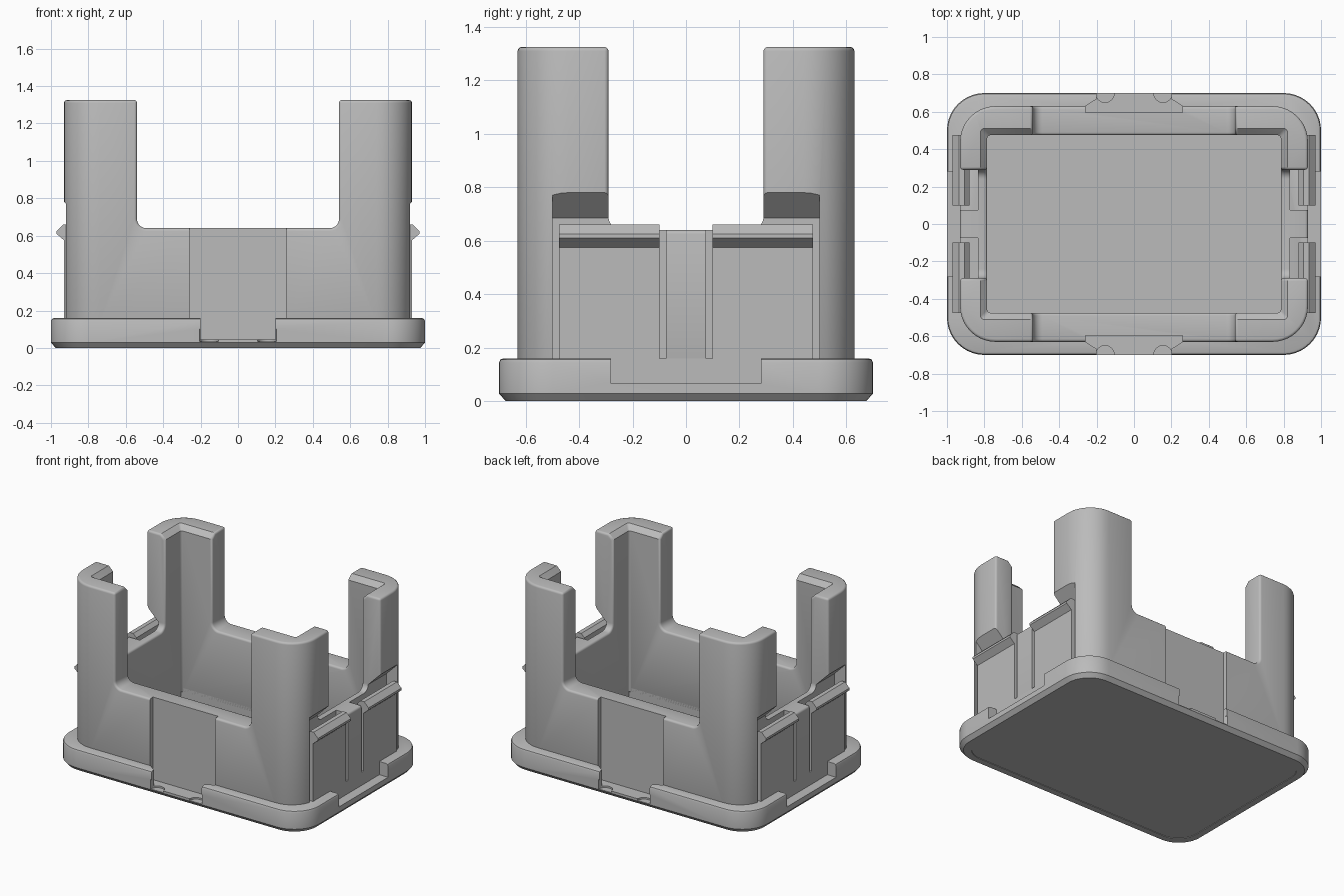
import bpy
import bmesh
import math
from mathutils import Vector

cube = bpy.data.objects.get("Cube")
if cube:
    bpy.data.objects.remove(cube, do_unlink=True)

grey = bpy.data.materials.new("light_grey_plastic")
grey.use_nodes = True
colour = (0.5, 0.5, 0.5, 1)
grey.diffuse_color = colour
grey.node_tree.nodes["Principled BSDF"].inputs["Base Color"].default_value = colour


def rounded(hx, hy, r, steps=10):
    """Outline of a rounded rectangle, anticlockwise."""
    pts = []
    for q, (sx, sy) in enumerate([(1, 1), (-1, 1), (-1, -1), (1, -1)]):
        for i in range(steps + 1):
            a = math.pi / 2 * (q + i / steps)
            pts.append((sx * (hx - r) + r * math.cos(a),
                        sy * (hy - r) + r * math.sin(a)))
    return pts


def loft(name, rings):
    """Closed solid through rings with equal point counts."""
    bm = bmesh.new()
    loops = [[bm.verts.new(p) for p in ring] for ring in rings]
    n = len(loops[0])
    for low, high in zip(loops, loops[1:]):
        for i in range(n):
            j = (i + 1) % n
            bm.faces.new((low[i], low[j], high[j], high[i]))
    bm.faces.new(loops[0][::-1])
    bm.faces.new(loops[-1])
    bmesh.ops.recalc_face_normals(bm, faces=bm.faces)
    mesh = bpy.data.meshes.new(name)
    bm.to_mesh(mesh)
    bm.free()
    mesh.materials.append(grey)
    obj = bpy.data.objects.new(name, mesh)
    bpy.context.collection.objects.link(obj)
    return obj


def prism(name, pts, axis, start, end):
    """Extrude a 2D profile along x, y or z."""
    place = {"x": lambda p, t: (t, p[0], p[1]),
             "y": lambda p, t: (p[0], t, p[1]),
             "z": lambda p, t: (p[0], p[1], t)}[axis]
    return loft(name, [[place(p, t) for p in pts] for t in (start, end)])


def stack(name, layers):
    """Stack of rounded rectangles given as (half x, half y, radius, z)."""
    return loft(name, [[(x, y, z) for x, y in rounded(hx, hy, r)]
                       for hx, hy, r, z in layers])


def cut(obj, cutters):
    for c in cutters:
        c.hide_render = True
        m = obj.modifiers.new("cut", "BOOLEAN")
        m.operation = "DIFFERENCE"
        m.solver = "EXACT"
        m.object = c


def bake(obj):
    dg = bpy.context.evaluated_depsgraph_get()
    mesh = bpy.data.meshes.new_from_object(obj.evaluated_get(dg))
    obj.modifiers.clear()
    obj.data = mesh


def saddle(half, floor, top, r):
    """U-shaped opening with rounded lower corners."""
    pts = [(half, top), (-half, top)]
    for side, first in ((-1, 180), (1, 270)):
        for i in range(9):
            a = math.radians(first + 90 * i / 8)
            pts.append((side * (half - r) + r * math.cos(a), floor + r + r * math.sin(a)))
    return pts


# Cutters
CX, CY, TOP = 0.785, 0.475, 1.325
cavity = loft("cavity_cutter", [
    [(sx * (CX + g), sy * (CY + g), z) for sx, sy in ((1, 1), (-1, 1), (-1, -1), (1, -1))]
    for g, z in ((0, 0.08), (0, TOP - 0.035), (0.035, TOP), (0.035, TOP + 0.1))])
wide_opening = prism("wide_opening_cutter", saddle(0.54, 0.64, 1.5, 0.05), "y", -1, 1)
side_opening = prism("side_opening_cutter", saddle(0.29, 0.64, 1.5, 0.05), "x", -1.2, 1.2)

panel_cuts, base_cuts, clip_cuts = [], [], []
half = [(0.2, 0.8), (0.2, 0.668), (0.26, 0.629), (0.26, 0.595)]
for s in (-1, 1):
    outline = [(x, s * y) for x, y in half] + [(-x, s * y) for x, y in half[::-1]]
    panel_cuts.append(prism("panel_cutter", outline, "z", 0.045, 0.9))
    # Thumb dimples in the notch floor
    for x in (-0.155, 0.155):
        ring = [(x + 0.05 * math.cos(math.tau * i / 24),
                 s * 0.7 + 0.05 * math.sin(math.tau * i / 24)) for i in range(24)]
        base_cuts.append(prism("dimple_cutter", ring, "z", 0.033, 0.1))
    # Side notches in the flange
    box = [(s * 0.93, -0.28), (s * 1.1, -0.28), (s * 1.1, 0.28), (s * 0.93, 0.28)]
    base_cuts.append(prism("side_notch_cutter", box, "z", 0.065, 0.3))
    # Pockets behind and around the snap clips
    for t in (-1, 1):
        pocket = [(s * x, z) for x, z in
                  ((0.835, 0.1), (1.1, 0.1), (1.1, 0.95), (0.835, 0.685))]
        clip_cuts.append(prism("clip_pocket_cutter", pocket, "y", t * 0.075, t * 0.5))
base_cuts.append(stack("underside_cutter", [(0.93, 0.63, 0.15, -0.1), (0.93, 0.63, 0.15, 0.004)]))

# Flanged base
base = stack("flange_base", [
    (0.975, 0.675, 0.175, 0), (1, 0.7, 0.2, 0.028), (1, 0.7, 0.2, 0.143),
    (0.995, 0.695, 0.195, 0.155), (0.983, 0.683, 0.183, 0.16)])
cut(base, [cavity] + panel_cuts + base_cuts)

# Wall shell with four corner towers
shell = stack("corner_tower_shell", [(0.93, 0.63, 0.19, 0.12), (0.93, 0.63, 0.19, TOP)])
cut(shell, [cavity, wide_opening, side_opening])
bevel = shell.modifiers.new("soft_edges", "BEVEL")
bevel.width = 0.015
bevel.segments = 3
bevel.limit_method = "ANGLE"
bevel.angle_limit = math.radians(60)
bake(shell)
cut(shell, panel_cuts + clip_cuts)

bake(base)
bake(shell)
for c in [o for o in bpy.data.objects if o.name.split(".")[0].endswith("_cutter")]:
    bpy.data.objects.remove(c, do_unlink=True)

# Snap clips: thin arm with a pointed ridge
arm = [(0.88, 0.14), (0.93, 0.14), (0.93, 0.575), (0.97, 0.61), (0.97, 0.625),
       (0.935, 0.66), (0.905, 0.66), (0.88, 0.635)]
parts = [base, shell]
for s, side in ((1, "left"), (-1, "right")):
    for t, end in ((-1, "front"), (1, "back")):
        parts.append(prism(f"snap_clip_{end}_{side}", [(s * x, z) for x, z in arm],
                           "y", t * 0.1, t * 0.475))

bpy.ops.object.select_all(action="DESELECT")
for p in parts:
    p.select_set(True)
bpy.context.view_layer.objects.active = shell
bpy.ops.object.shade_smooth_by_angle(angle=math.radians(35))
